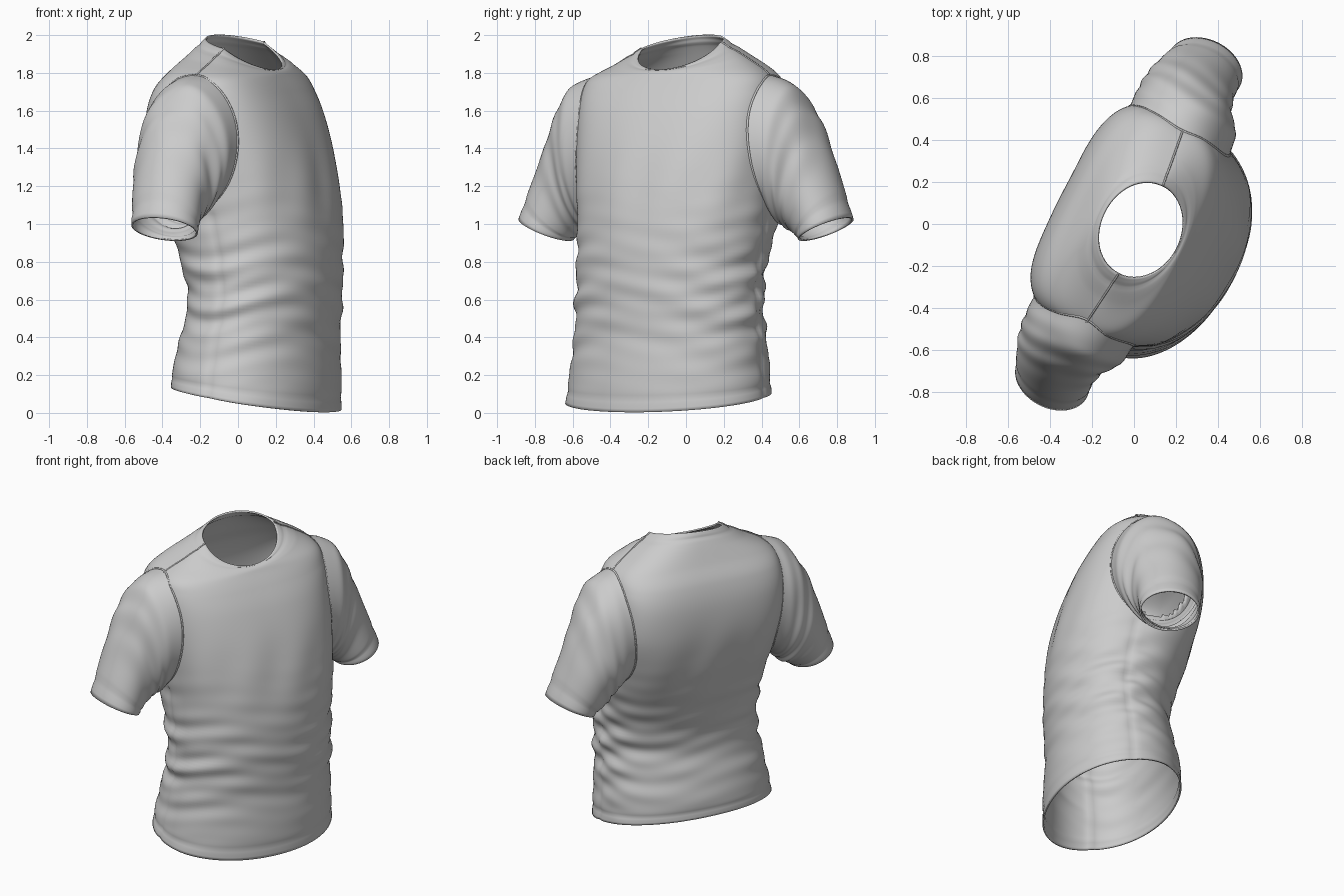
import bpy, math
from mathutils import Vector

if "Cube" in bpy.data.objects:
    bpy.data.objects.remove(bpy.data.objects["Cube"])

# Garment axes: U = towards the left sleeve, F = towards the chest
U = Vector((0.45, 0.893, 0))
F = Vector((0.893, -0.45, 0))
SEG = 128

cloth = bpy.data.materials.new("grey_cloth")
cloth.diffuse_color = (0.6, 0.6, 0.6, 1)
cloth.use_nodes = True
cloth.node_tree.nodes["Principled BSDF"].inputs["Base Color"].default_value = cloth.diffuse_color


def world(p):
    return U * p[0] + F * p[1] + Vector((0, 0, p[2]))


def spline(rows, t):
    """Smooth interpolation through tuples, t from 0 to len(rows) - 1."""
    n = len(rows) - 1
    i = max(0, min(int(t), n - 1))
    k = t - i
    p1, p2 = rows[i], rows[i + 1]
    p0 = rows[i - 1] if i > 0 else [2 * a - b for a, b in zip(p1, p2)]
    p3 = rows[i + 2] if i + 2 <= n else [2 * b - a for a, b in zip(p1, p2)]
    return [b + 0.5 * k * (c - a + k * (2 * a - 5 * b + 4 * c - d + k * (3 * (b - c) + d - a)))
            for a, b, c, d in zip(p0, p1, p2, p3)]


def bump(x, centre, width):
    return math.exp(-((x - centre) / width) ** 2)


def finish(ob):
    bpy.context.view_layer.objects.active = ob
    for o in bpy.context.selected_objects:
        o.select_set(False)
    ob.select_set(True)
    bpy.ops.object.shade_smooth_by_angle(angle=math.radians(50))


def tube(name, fn, t_max, steps, seg, flip=False, skip=None):
    """Open cloth tube from fn(t, angle), with a thin wall."""
    pts = [fn(t_max * i / steps, math.tau * j / seg) for i in range(steps + 1) for j in range(seg)]
    faces = []
    for i in range(steps):
        for j in range(seg):
            k = (j + 1) % seg
            q = [i * seg + j, (i + 1) * seg + j, (i + 1) * seg + k, i * seg + k]
            c = [sum(pts[v][a] for v in q) / 4 for a in range(3)]
            if skip and skip(c):
                continue
            faces.append(q[::-1] if flip else q)
    me = bpy.data.meshes.new(name)
    me.from_pydata([world(p) for p in pts], [], faces)
    me.materials.append(cloth)
    ob = bpy.data.objects.new(name, me)
    bpy.context.collection.objects.link(ob)
    finish(ob)
    wall = ob.modifiers.new("wall", 'SOLIDIFY')
    wall.thickness = 0.01
    wall.offset = -1


def seam(name, pts, closed=False, radius=0.005):
    """Thin raised stitching line along a path."""
    cu = bpy.data.curves.new(name, 'CURVE')
    cu.dimensions = '3D'
    cu.bevel_depth = radius
    cu.bevel_resolution = 1
    sp = cu.splines.new('POLY')
    sp.points.add(len(pts) - 1)
    for q, p in zip(sp.points, pts):
        q.co = (*world(p), 1)
    sp.use_cyclic_u = closed
    cu.materials.append(cloth)
    ob = bpy.data.objects.new(name, cu)
    bpy.context.collection.objects.link(ob)


# Torso sections: half width, front, back, z front, z side, z back,
# squareness front, squareness back, sideways shift
TORSO = [
    (.57, .535, -.28, .003, .08, .148, 2.1, 2.1, -.04),
    (.55, .535, -.27, .20, .24, .28, 2.1, 2.1, -.03),
    (.53, .525, -.23, .40, .42, .44, 2.1, 2.1, -.02),
    (.52, .535, -.20, .60, .60, .60, 2.1, 2.1, -.013),
    (.52, .54, -.235, .80, .80, .80, 2.1, 2.3, -.01),
    (.535, .53, -.295, 1.0, 1.0, 1.0, 2.2, 2.6, 0),
    (.55, .50, -.345, 1.2, 1.2, 1.2, 2.35, 3.2, -.005),
    (.56, .45, -.37, 1.4, 1.4, 1.4, 2.5, 3.8, -.01),
    (.56, .385, -.362, 1.58, 1.58, 1.58, 2.65, 3.8, -.015),
    (.55, .325, -.325, 1.70, 1.70, 1.72, 2.7, 3.4, -.015),
    (.51, .28, -.265, 1.775, 1.785, 1.825, 2.6, 2.8, -.015),
    (.37, .26, -.21, 1.805, 1.872, 1.92, 2.2, 2.4, -.012),
    (.235, .236, -.155, 1.82, 1.948, 2.0, 2.0, 2.0, -.01),
]
TOP = len(TORSO) - 1


def torso_point(t, th):
    a, fr, bk, zf, zs, zb, nf, nb, du = spline(TORSO, t)
    c, s = math.cos(th), math.sin(th)
    n = nf if s > 0 else nb
    r = (abs(c) ** n + abs(s) ** n) ** (-1 / n)
    if t < 2:
        w = abs(s)
    else:
        w = abs(s) ** ((1.5 if s > 0 else 1.6) - .55 * max(0, t - TOP + 1))
    z = zs + ((zf if s > 0 else zb) - zs) * w
    z += .018 * c * max(0, min(1, (t - 9) / 2))     # left shoulder sits a little higher
    # gathered folds at the waist, soft drapes on the chest
    side = 0.4 + 0.6 * c * c
    fold = math.sin(34 * z + 2.2 * math.sin(2 * th + .6) + 1.2 * math.sin(3 * th))
    fold += 0.6 * math.sin(57 * z - 2.5 * math.sin(3 * th + 1))
    r += 0.019 * side * bump(z, .62, .34) * fold
    r += 0.010 * bump(z, 1.2, .22) * math.sin(11 * th + 5 * z) * abs(s)
    # pressed-in hem, collar and side seams
    r -= .009 * bump(t, .36, .09) + .028 * bump(t, TOP - .42, .1)
    if t < 5.3:
        r -= .012 * bump(s, 0, .05)
    return (du + a * r * c, (fr + bk) / 2 + (fr - bk) / 2 * r * s, z)


def in_armhole(p):
    return abs(p[0]) > .36 and (p[1] / .225) ** 2 + ((p[2] - 1.415) / .325) ** 2 < 1


tube("torso", torso_point, TOP, 132, SEG, skip=in_armhole)

# Shoulder seams
for side, th in (("left", 0.0), ("right", math.pi)):
    seam(side + "_shoulder_seam", [torso_point(TOP - 2 + .1 * i, th) for i in range(21)], radius=.005)

# Sleeve sections: outer u, outer z, inner u, inner z, half depth, centre f, skew
SLEEVE = [
    (.52, 1.79, .505, 1.06, .265, -.005, .015),
    (.64, 1.725, .55, 1.01, .255, -.02, .01),
    (.745, 1.56, .59, .975, .225, -.04, .0),
    (.84, 1.33, .635, .945, .20, -.045, .0),
    (.95, 1.035, .68, .91, .185, -.03, .0),
]
CLOUD = [torso_point(5 + .1 * i, math.tau * j / 160) for i in range(61) for j in range(160)]


def surface_u(sign, f, z):
    """Sideways distance of the torso surface at depth f and height z."""
    total = weight = 0
    for u, pf, pz in CLOUD:
        if u * sign > .36:
            w = math.exp(-((pf - f) ** 2 + (pz - z) ** 2) / .0006) + 1e-12
            total += w * abs(u)
            weight += w
    return total / weight


def sleeve_fn(sign):
    fits = {}

    def raw(t, ph):
        uo, zo, ui, zi, d, cf, skew = spline(SLEEVE, t)
        c, s = math.cos(ph), math.sin(ph)
        k = 1 + .018 * bump(t, 1.9, 1.1) * (math.sin(5 * ph + 2 * t) + math.sin(7 * t + 3 * c))
        k -= .03 * bump(t, 3.7, .08)                # cuff stitching
        u = (uo + ui) / 2 + (uo - ui) / 2 * s * k + skew * c
        z = (zo + zi) / 2 + (zo - zi) / 2 * s * k
        if sign < 0:                                # right sleeve hangs slightly wider
            u += .022
            cf += .004 * t
        return u, cf + d * c * k, z

    def point(t, ph):
        u, f, z = raw(t, ph)
        if t < .9:                                  # sleeve head follows the armhole
            key = round(ph, 4)
            if key not in fits:
                u0, f0, z0 = raw(0, ph)
                fits[key] = max(-.07, min(.05, surface_u(sign, f0, z0) - .004 - u0))
            u += fits[key] * (1 - t / .9) ** 2
        return (sign * u, f, z)
    return point


for side, sign in (("left", 1), ("right", -1)):
    fn = sleeve_fn(sign)
    tube(side + "_sleeve", fn, len(SLEEVE) - 1, 48, 64, flip=sign < 0)
    seam(side + "_armhole_seam", [fn(.04, math.tau * j / 64) for j in range(64)], True, .006)
